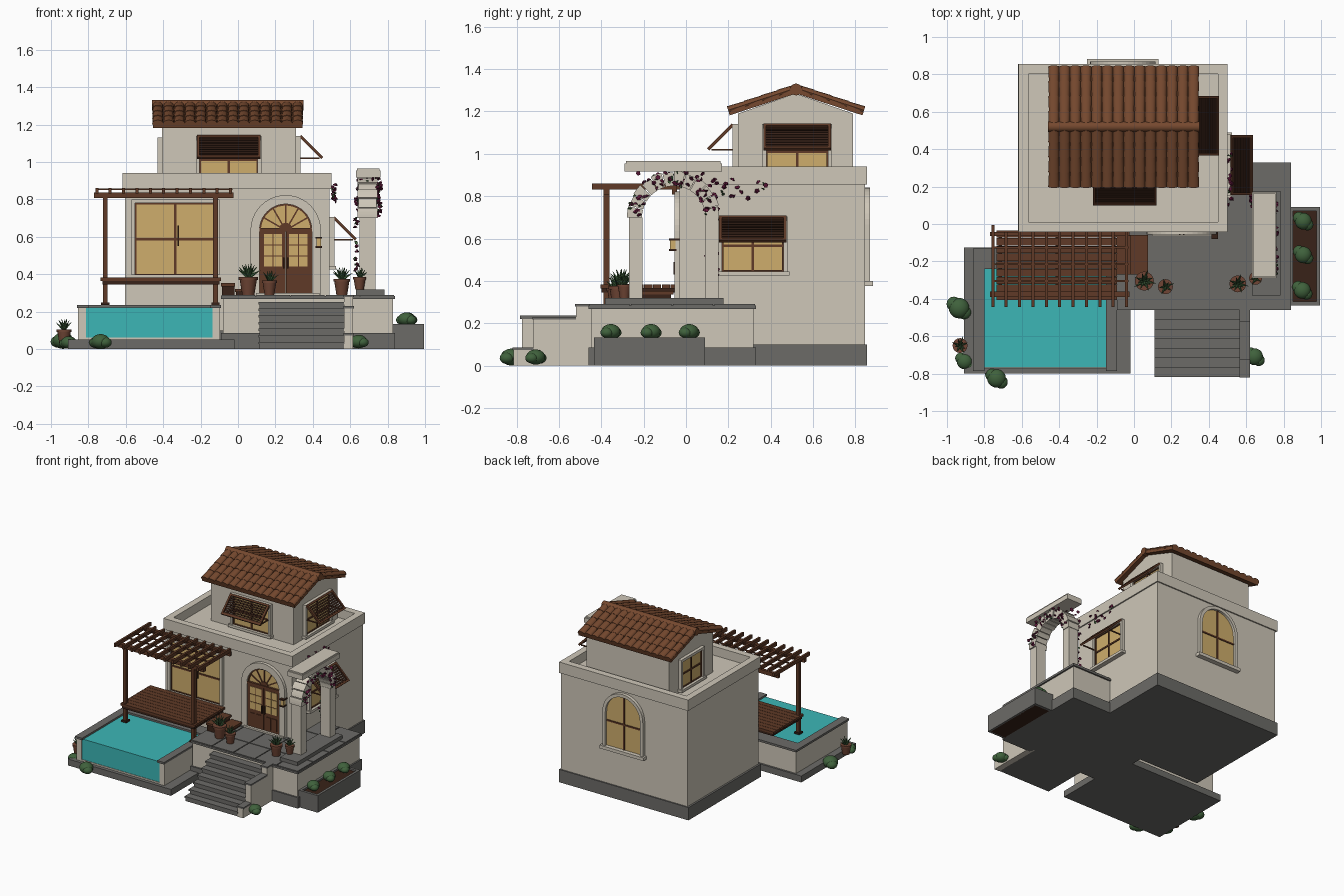
import bpy, bmesh, math, random
from mathutils import Matrix, Vector

cube = bpy.data.objects.get("Cube")
if cube:
    bpy.data.objects.remove(cube, do_unlink=True)
random.seed(4)
rad, T, R = math.radians, Matrix.Translation, Matrix.Rotation
frame = Matrix()


def material(name, *rgb):
    m = bpy.data.materials.new(name)
    m.use_nodes = True
    m.diffuse_color = (*rgb, 1)
    m.node_tree.nodes["Principled BSDF"].inputs["Base Color"].default_value = (*rgb, 1)
    return m


stucco = material("cream stucco", .62, .57, .48)
stone = material("grey stone", .15, .147, .137)
tile = material("roof tile", .18, .066, .028)
wood = material("brown wood", .115, .042, .02)
dark = material("dark wood", .04, .016, .009)
glass = material("warm glass", .62, .42, .15)
water = material("pool water", .045, .47, .47)
leaf = material("leaf green", .05, .12, .045)
petal = material("petal purple", .12, .01, .045)
clay = material("clay pot", .16, .06, .035)


def at(x=0, y=0, z=0, turn=0):
    """Set the working frame; local -y points out of a wall."""
    global frame
    frame = T((x, y, z)) @ R(rad(turn), 4, 'Z')


def emit(name, mat, bm, smooth=False):
    bmesh.ops.recalc_face_normals(bm, faces=bm.faces)
    bm.transform(frame)
    me = bpy.data.meshes.new(name)
    bm.to_mesh(me)
    bm.free()
    me.materials.append(mat)
    if smooth:
        me.shade_smooth()
        me.set_sharp_from_angle(angle=rad(40))
    ob = bpy.data.objects.new(name, me)
    bpy.context.collection.objects.link(ob)


def boxes(name, mat, *items, local=Matrix()):
    bm = bmesh.new()
    for x0, x1, y0, y1, z0, z1 in items:
        m = T(((x0 + x1) / 2, (y0 + y1) / 2, (z0 + z1) / 2)) @ Matrix.Diagonal((x1 - x0, y1 - y0, z1 - z0, 1))
        bmesh.ops.create_cube(bm, size=1, matrix=local @ m)
    emit(name, mat, bm)


def border(name, mat, x0, x1, y0, y1, z0, z1, t):
    boxes(name, mat, (x0, x1, y0, y0 + t, z0, z1), (x0, x1, y1 - t, y1, z0, z1),
          (x0, x0 + t, y0 + t, y1 - t, z0, z1), (x1 - t, x1, y0 + t, y1 - t, z0, z1))


def prism(name, mat, shapes, y0, y1):
    bm = bmesh.new()
    for pts in shapes:
        f = bm.faces.new([bm.verts.new((x, y0, z)) for x, z in pts])
        ext = bmesh.ops.extrude_face_region(bm, geom=[f])["geom"]
        bmesh.ops.translate(bm, vec=(0, y1 - y0, 0), verts=[v for v in ext if isinstance(v, bmesh.types.BMVert)])
    emit(name, mat, bm)


def arc(r, z, a0=0, a1=180, n=20):
    return [(r * math.cos(rad(a0 + (a1 - a0) * i / n)), z + r * math.sin(rad(a0 + (a1 - a0) * i / n)))
            for i in range(n + 1)]


def arch_frame(name, mat, r, t, z0, spring, depth):
    outer = [(r + t, z0)] + arc(r + t, spring) + [(-r - t, z0)]
    inner = [(r, z0)] + arc(r, spring) + [(-r, z0)]
    quads = [(outer[i], outer[i + 1], inner[i + 1], inner[i]) for i in range(len(outer) - 1)]
    prism(name, mat, quads, -depth, 0)


def window(name, w, z0, z1, awning=False, sill=True):
    """Framed window on the wall of the current frame, w = half width."""
    global frame
    t = .02
    boxes(name + "_frame", stucco, (-w - t, -w, -.025, 0, z0, z1 + t), (w, w + t, -.025, 0, z0, z1 + t),
          (-w, w, -.025, 0, z1, z1 + t))
    boxes(name + "_glass", glass, (-w, w, -.006, 0, z0, z1))
    m, b = (z0 + z1) / 2, .006
    boxes(name + "_bars", wood, (-b, b, -.012, 0, z0, z1), (-w, w, -.012, 0, m - b, m + b),
          (-w, b - w, -.014, 0, z0, z1), (w - b, w, -.014, 0, z0, z1),
          (-w, w, -.014, 0, z1 - b, z1), (-w, w, -.014, 0, z0, z0 + b))
    if sill:
        boxes(name + "_sill", stucco, (-w - .03, w + .03, -.035, 0, z0 - .02, z0))
    if awning:
        base, s, n = frame.copy(), w + .015, 8
        frame = base @ T((0, -.02, z1 + .015)) @ R(rad(-45), 4, 'X')
        boxes(name + "_awning_frame", wood, (-s, .014 - s, -.012, .003, -.165, 0), (s - .014, s, -.012, .003, -.165, 0),
              (-s, s, -.012, .003, -.014, 0), (-s, s, -.012, .003, -.165, -.151))
        boxes(name + "_awning_slats", dark,
              *[(-s, s, -.006, .002, -.034 - i * .0165, -.023 - i * .0165) for i in range(n)])
        frame = base
        boxes(name + "_awning_struts", wood, *[(x - .004, x + .004, -.125, 0, z1 - .105, z1 - .097) for x in (-w, w)])


# House body with parapet
boxes("house_plinth", stone, (-.62, .5, -.04, .855, 0, .1))
boxes("house_walls", stucco, (-.605, .49, -.03, .845, .1, .87))
border("parapet", stucco, -.617, .5, -.042, .855, .855, .94, .052)

# Upper room: gabled prism running along x
at(-.405, .5175, 0, 90)
prism("upper_room", stucco, [[(-.272, .86), (.272, .86), (.272, 1.19), (0, 1.285), (-.272, 1.19)]], -.715, 0)

# Barrel tile roof, one slope on each side of the ridge
slope, length = math.atan2(.105, .32), .337
for side, turn in (("front", 0), ("back", 180)):
    at(-.055, .52, 1.308, turn)
    frame = frame @ R(slope, 4, 'X')
    boxes("roof_slab_" + side, tile, (-.4, .4, -length, 0, -.022, 0))
    bm = bmesh.new()
    for col in range(14):
        for row in range(4):
            m = T(((col - 6.5) * .0575, -length * (row + .5) / 4, .003)) @ Matrix.Diagonal((1, 1, .65, 1)) @ R(rad(90), 4, 'X')
            bmesh.ops.create_cone(bm, cap_ends=True, segments=12, radius1=.026, radius2=.03, depth=length / 4, matrix=m)
    emit("roof_tiles_" + side, tile, bm, True)
at(-.055, .52, 1.304)
bm = bmesh.new()
bmesh.ops.create_cone(bm, cap_ends=True, segments=16, radius1=.028, radius2=.028, depth=.81, matrix=R(rad(90), 4, 'Y'))
emit("ridge_cap", tile, bm, True)

# Windows
at(-.05, .245)
window("upper_front_window", .155, .9, 1.12, True)
at(.31, .525, 0, 90)
window("upper_right_window", .145, .9, 1.12, True)
at(-.405, .525, 0, -90)
window("upper_left_window", .125, .9, 1.11)
at(.49, .315, 0, 90)
window("side_window", .145, .445, .685, True)
at(-.335, -.03)
window("large_front_window", .215, .395, .78, sill=False)
boxes("window_handle", dark, (.012, .02, -.02, 0, .55, .66))
at(-.06, .845, 0, 180)
arch_frame("back_window_frame", stucco, .15, .025, .4, .665, .025)
prism("back_window_glass", glass, [[(.15, .4)] + arc(.15, .665) + [(-.15, .4)]], -.006, 0)
boxes("back_window_bars", wood, (-.006, .006, -.012, 0, .4, .815), (-.15, .15, -.012, 0, .59, .602))
boxes("back_window_sill", stucco, (-.19, .19, -.038, 0, .375, .4))

# Arched double door with fanlight
at(.255, -.03)
arch_frame("door_surround", stucco, .14, .048, .285, .635, .025)
prism("fanlight_glass", glass, [arc(.14, .635)], -.006, 0)
arch_frame("fanlight_rim", wood, .132, .008, .285, .635, .014)
prism("fanlight_hub", wood, [arc(.035, .64)], -.014, 0)
for a in range(-60, 61, 30):
    boxes("fanlight_spoke", wood, (-.004, .004, -.012, 0, .02, .137), local=T((0, 0, .635)) @ R(rad(a), 4, 'Y'))
boxes("door_leaves", wood, (-.135, -.002, -.016, 0, .285, .63), (.002, .135, -.016, 0, .285, .63),
      (-.14, .14, -.022, 0, .628, .647))
panes, panels = [], []
for s in (-1, 1):
    for i in (-1, 1):
        cx = s * .068 + i * .026
        panes += [(cx - .023, cx + .023, -.019, 0, .44 + k * .06, .494 + k * .06) for k in range(3)]
        panels.append((cx - .02, cx + .02, -.021, 0, .315, .41))
boxes("door_panes", glass, *panes)
boxes("door_panels", wood, *panels)
boxes("door_handles", dark, (-.014, -.006, -.03, 0, .43, .49), (.006, .014, -.03, 0, .43, .49))
boxes("door_step", stucco, (-.16, .18, -.035, 0, .285, .3))
boxes("lantern_glass", glass, (.165, .19, -.045, -.02, .55, .59))
boxes("lantern_caps", dark, (.16, .195, -.05, 0, .59, .6), (.16, .195, -.05, -.015, .54, .55))

# Terrace, paving, planter and stairs
at()
boxes("terrace_base", stone, (-.09, .84, -.46, .33, 0, .085))
boxes("terrace_wall", stucco, (-.08, .828, -.448, .318, .085, .268))
boxes("terrace_slab", stone, (-.09, .84, -.46, .33, .268, .283))
boxes("paving", stone, *[(x, x + .179, y, y + .19, .28, .29) for x in [-.088 + .186 * i for i in range(5)]
                         for y in [-.456 + .197 * j for j in range(4)]])
border("planter", stone, .83, .995, -.435, .09, 0, .133, .02)
boxes("planter_soil", dark, (.84, .98, -.42, .08, 0, .12))
boxes("stairs", stone, *[(.115, .57, -.505 - .051 * i, -.45, 0, .285 * (7 - i) / 8) for i in range(7)])
boxes("stair_treads", stone, *[(.11, .57, -.512 - .051 * i, -.455, .285 * (7 - i) / 8 - .01, .285 * (7 - i) / 8 + .003)
                               for i in range(7)])
cheeks = ((-.52, -.42, .29), (-.72, -.52, .23), (-.815, -.72, .085))
boxes("stair_cheek", stucco, *[(.568, .615, a, b, 0, z - .012) for a, b, z in cheeks])
boxes("cheek_caps", stone, *[(.563, .62, a - .005, b, z - .012, z) for a, b, z in cheeks])

# Pool
boxes("pool_base", stone, (-.91, -.02, -.8, -.125, 0, .05))
boxes("pool_water", water, (-.815, -.13, -.768, -.2, .055, .222))
boxes("pool_walls", stucco, (-.855, -.812, -.775, -.14, .05, .22), (-.135, -.095, -.775, -.14, .05, .22),
      (-.855, -.095, -.23, -.14, .05, .22), (-.812, -.135, -.772, -.74, .05, .062))
boxes("pool_coping", stone, (-.862, -.8, -.785, -.13, .22, .236), (-.15, -.09, -.785, -.13, .22, .236),
      (-.8, -.15, -.24, -.13, .22, .236))

# Deck with pergola and two side steps
boxes("deck_boards", wood, *[(-.735, -.09, y, y + .039, .365, .382) for y in [-.405 + .0415 * i for i in range(9)]])
boxes("deck_joists", dark, (-.725, -.1, -.4, -.38, .345, .366), (-.725, -.1, -.06, -.04, .345, .366),
      *[(x, x + .02, -.38, -.06, .345, .366) for x in (-.725, -.42, -.12)])
boxes("deck_steps", wood, (-.09, -.015, -.27, -.06, .335, .352), (-.015, .075, -.27, -.06, .305, .32))
boxes("step_risers", dark, (-.085, -.02, -.26, -.07, .285, .336), (-.01, .07, -.26, -.07, .285, .306))
boxes("pergola_posts", wood, *[(x - .013, x + .013, -.39, -.362, .236, .82) for x in (-.71, -.12)])
boxes("post_feet", dark, *[(x - .022, x + .022, -.398, -.354, .236, .25) for x in (-.71, -.12)])
boxes("pergola_beams", wood, (-.77, -.025, -.39, -.362, .808, .838), (-.77, -.025, -.065, -.042, .808, .838))
boxes("pergola_rafters", wood, *[(x - .008, x + .008, -.445, -.005 if i == 0 else -.042, .832, .86)
                                 for i, x in enumerate([-.755 + .0715 * k for k in range(11)])])
boxes("pergola_battens", wood, *[(-.75, -.03, y, y + .01, .85, .858) for y in (-.31, -.22, -.13)])

# Garden arch with wedge stones
at(.692, -.058, 0, 90)
boxes("arch_base", stone, (-.325, .235, -.09, .06, .283, .318))
boxes("arch_legs", stucco, *[(s * .18 - .032, s * .18 + .032, -.043, .043, .318, .7) for s in (-1, 1)])
for odd in (0, 1):
    prism("arch_stones", stucco, [arc(.215 + odd * .006, .698, a + .6, a + 14.4, 3) + arc(.15, .698, a + .6, a + 14.4, 3)[::-1]
                                  for a in range(odd * 15, 180, 30)], -.048 - odd * .005, .048 + odd * .005)
boxes("arch_cap", stucco, (-.232, .228, -.07, .062, .917, .955), (-.225, .221, -.064, .056, .955, .965))


def scatter(name, mat, spots, size):
    bm = bmesh.new()
    for p in spots:
        spin = Matrix.Rotation(random.uniform(0, 6), 4, Vector([random.uniform(-1, 1) for _ in "xyz"]))
        bmesh.ops.create_cone(bm, cap_ends=True, segments=5, radius1=size, radius2=size * .3, depth=size * .7, matrix=T(p) @ spin)
    emit(name, mat, bm)


# Flowering vine over the arch and along the wall
u = random.uniform


def vine_spots(n):
    spots = []
    for _ in range(n):
        a, r = rad(u(5, 175)), u(.15, .225)
        spots.append((u(.742, .765), -.058 + r * math.cos(a), .698 + r * math.sin(a)))
    spots += [(u(.625, .642), u(.09, .15), u(.42, .9)) for _ in range(n // 2)]
    spots += [(u(.64, .74), u(-.25, .14), u(.87, .915)) for _ in range(n // 4)]
    return spots + [(u(.5, .525), u(.08, .38), u(.79, .89)) for _ in range(n // 3)]


at()
scatter("vine_flowers", petal, vine_spots(44), .013)
scatter("vine_leaves", leaf, vine_spots(14), .009)


# Potted plants
def pot(x, y, z, s, leaves):
    at(x, y, z)
    bm = bmesh.new()
    for r1, r2, h, zc in ((.032, .045, .08, .04), (.05, .05, .016, .086)):
        bmesh.ops.create_cone(bm, cap_ends=True, segments=16, radius1=r1 * s, radius2=r2 * s, depth=h * s, matrix=T((0, 0, zc * s)))
    emit("pot", clay, bm, True)
    bm = bmesh.new()
    for i in range(leaves):
        m = T((0, 0, .09 * s)) @ R(i * 2.4, 4, 'Z') @ R(rad(12 + 50 * i / leaves), 4, 'Y') @ T((0, 0, .035 * s))
        bmesh.ops.create_cone(bm, segments=5, radius1=.012 * s, radius2=.001, depth=.08 * s, matrix=m)
    emit("pot_leaves", leaf, bm)


for x, y, z, s, n in ((.055, -.305, .29, 1.02, 14), (.168, -.335, .29, .8, 9), (.555, -.32, .29, .9, 14),
                      (.65, -.29, .318, .7, 9), (-.93, -.65, .03, .8, 12)):
    pot(x, y, z, s, n)

# Rounded shrubs
for x, y, z, s in ((-.935, -.45, .045, .055), (-.905, -.735, .035, .042), (-.735, -.825, .04, .05), (.645, -.71, .04, .045),
                   (.905, .015, .16, .045), (.905, -.165, .16, .045), (.9, -.355, .16, .045)):
    at(x, y, z)
    bm = bmesh.new()
    for dx, dy, k in ((0, 0, 1), (.5, -.4, .7), (-.5, .4, .72)):
        m = T((dx * s, dy * s, -.1 * s * (k < 1))) @ Matrix.Diagonal((k, k, k * .8, 1))
        bmesh.ops.create_icosphere(bm, subdivisions=3, radius=s, matrix=m)
    emit("shrub", leaf, bm, True)
